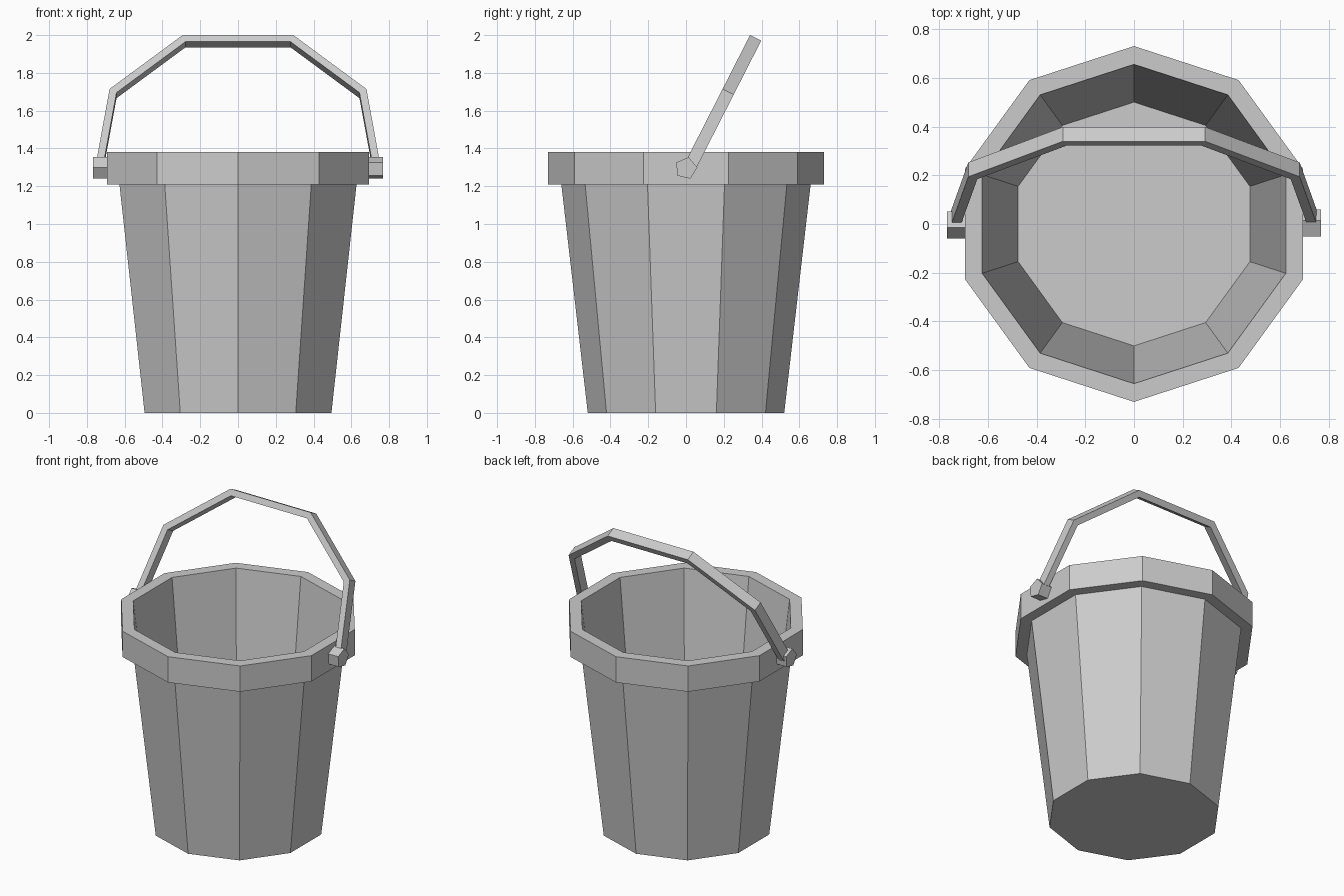
import bpy
import bmesh
from math import sin, cos, radians, tau
from mathutils import Vector

cube = bpy.data.objects.get("Cube")
if cube:
    bpy.data.objects.remove(cube, do_unlink=True)

SIDES = 10
PIVOT_Z = 1.295

# Single grey for the whole bucket
grey = bpy.data.materials.new("light_grey")
grey.use_nodes = True
colour = (0.6, 0.6, 0.6, 1)
grey.diffuse_color = colour
grey.node_tree.nodes["Principled BSDF"].inputs["Base Color"].default_value = colour


def loft(name, rings):
    """Skin a list of equal-length point rings and cap both ends."""
    bm = bmesh.new()
    loops = [[bm.verts.new(p) for p in ring] for ring in rings]
    for a, b in zip(loops, loops[1:]):
        for i in range(len(a)):
            j = (i + 1) % len(a)
            bm.faces.new((a[i], a[j], b[j], b[i]))
    bm.faces.new(loops[0])
    bm.faces.new(loops[-1])
    bmesh.ops.recalc_face_normals(bm, faces=bm.faces)
    mesh = bpy.data.meshes.new(name)
    bm.to_mesh(mesh)
    bm.free()
    mesh.materials.append(grey)
    obj = bpy.data.objects.new(name, mesh)
    bpy.context.collection.objects.link(obj)
    return obj


def ring(radius, z):
    """Horizontal polygon with a corner on the y axis."""
    return [(radius * sin(tau * i / SIDES), radius * cos(tau * i / SIDES), z)
            for i in range(SIDES)]


# Bucket: outer wall, thick rim, inner wall and floor
profile = [(0.52, 0), (0.66, 1.21), (0.73, 1.21), (0.73, 1.38),
           (0.655, 1.38), (0.5, 0.04)]
loft("bucket", [ring(r, z) for r, z in profile])

# Handle pegs: five-sided, one turned half way round from the other
for side, name in ((1, "left_peg"), (-1, "right_peg")):
    angles = [radians(5) + tau * i / 5 for i in range(5)]
    loft(name, [[(side * x, side * 0.06 * cos(a), PIVOT_Z + 0.06 * sin(a))
                 for a in angles] for x in (0.68, 0.767)])

# Handle: flat bar bent in five straight runs, leaning to the back
tilt = radians(27)
along = Vector((0, sin(tilt), cos(tilt)))
across = Vector((0, cos(tilt), -sin(tilt)))
half = [((0.752, 0.02), (0.713, 0.014)),
        ((0.68, 0.462), (0.643, 0.441)),
        ((0.292, 0.783), (0.278, 0.743))]
stations = [(1, s) for s in half] + [(-1, s) for s in reversed(half)]


def bar_point(side, point, offset):
    return (Vector((side * point[0], 0, PIVOT_Z))
            + along * point[1] + across * offset)


loft("handle", [[bar_point(s, outer, -0.018), bar_point(s, outer, 0.048),
                 bar_point(s, inner, 0.048), bar_point(s, inner, -0.018)]
                for s, (outer, inner) in stations])
